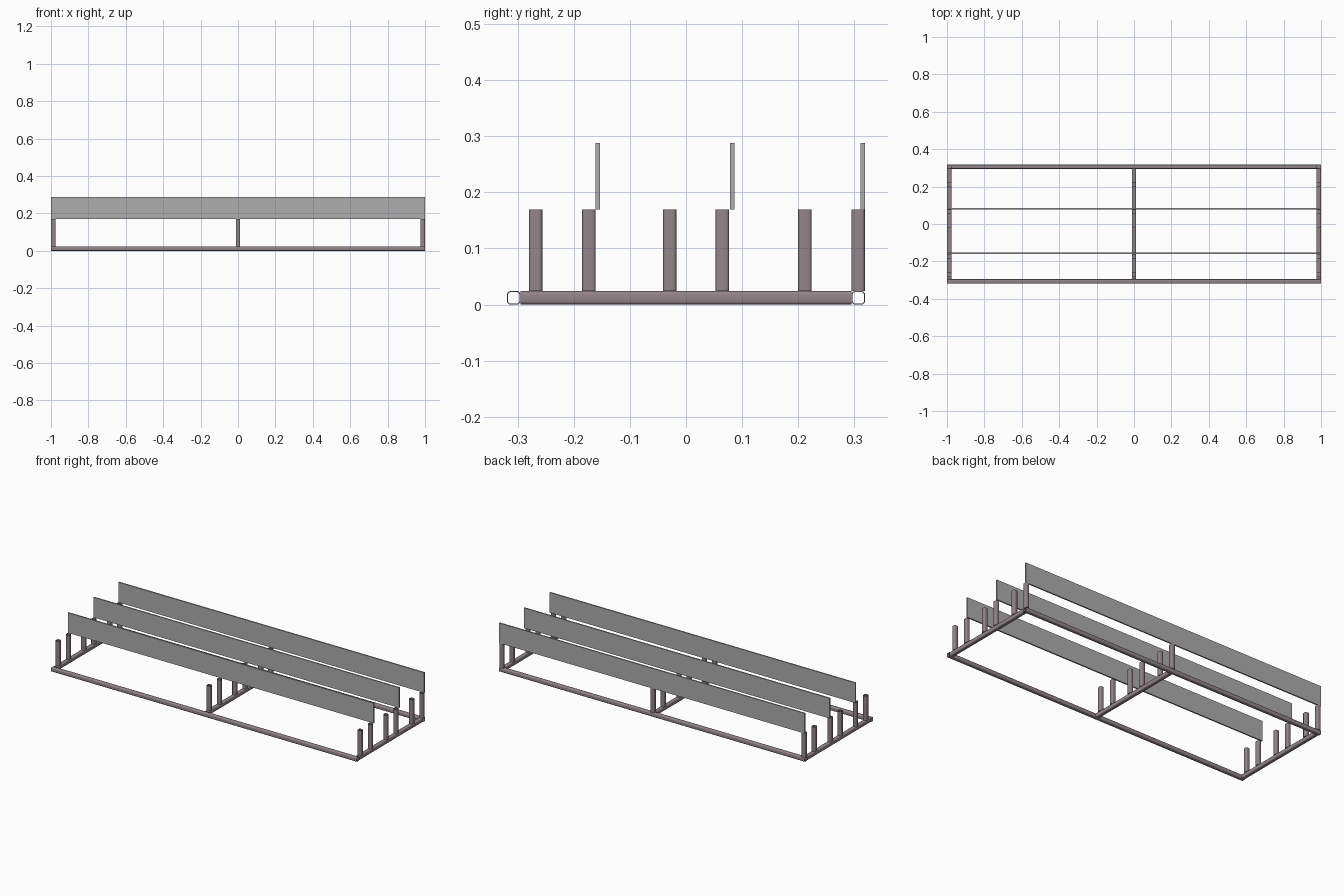
import bpy, bmesh, math
from mathutils import Vector

cube = bpy.data.objects.get("Cube")
if cube:
    bpy.data.objects.remove(cube)


def material(name, rgb):
    m = bpy.data.materials.new(name)
    m.use_nodes = True
    m.diffuse_color = (*rgb, 1)
    m.node_tree.nodes["Principled BSDF"].inputs["Base Color"].default_value = (*rgb, 1)
    return m


STEEL = material("warm_grey_steel", (0.29, 0.235, 0.25))
PANEL = material("light_grey_panel", (0.42, 0.42, 0.42))
W = 0.024          # tube width
WALL = 0.002       # tube wall
TOP = 0.169        # post top


def finish(name, bm, mat):
    bmesh.ops.recalc_face_normals(bm, faces=bm.faces)
    mesh = bpy.data.meshes.new(name)
    bm.to_mesh(mesh)
    bm.free()
    mesh.materials.append(mat)
    ob = bpy.data.objects.new(name, mesh)
    bpy.context.collection.objects.link(ob)
    return ob


def ring(half, radius, steps=4):
    """Rounded square outline."""
    pts = []
    for q in range(4):
        corner = math.radians(45 + 90 * q)
        c = Vector((math.cos(corner), math.sin(corner))) * math.sqrt(2) * (half - radius)
        for i in range(steps + 1):
            a = math.radians(90 * q + 90 * i / steps)
            pts.append(c + Vector((math.cos(a), math.sin(a))) * radius)
    return pts


def tube(name, start, end):
    """Open-ended hollow square tube with rounded corners."""
    start, end = Vector(start), Vector(end)
    axis = (end - start).normalized()
    u = Vector((0, 1, 0)) if abs(axis.y) < 0.5 else Vector((1, 0, 0))
    v = axis.cross(u)
    bm = bmesh.new()
    loops = []
    for p, half, r in ((start, W / 2, 0.006), (end, W / 2, 0.006),
                       (end, W / 2 - WALL, 0.004), (start, W / 2 - WALL, 0.004)):
        loops.append([bm.verts.new(p + u * q.x + v * q.y) for q in ring(half, r)])
    for k, a in enumerate(loops):
        b = loops[(k + 1) % 4]
        for i in range(len(a)):
            j = (i + 1) % len(a)
            bm.faces.new((a[i], a[j], b[j], b[i]))
    ob = finish(name, bm, STEEL)
    bpy.ops.object.select_all(action="DESELECT")
    ob.select_set(True)
    bpy.context.view_layer.objects.active = ob
    bpy.ops.object.shade_smooth_by_angle(angle=math.radians(40))


def plank(name, y0, z0, z1):
    bm = bmesh.new()
    bmesh.ops.create_cube(bm, size=1)
    for vert in bm.verts:
        vert.co = (vert.co.x * 2, y0 + (vert.co.y + 0.5) * 0.008,
                   z0 + (vert.co.z + 0.5) * (z1 - z0))
    finish(name, bm, PANEL)


# Base frame: two long rails with three cross rails between them
EDGE = 0.319 - W / 2
for name, y in (("front_rail", -EDGE), ("back_rail", EDGE)):
    tube(name, (-1, y, W / 2), (1, y, W / 2))
columns = {"right": -1 + W / 2, "middle": 0, "left": 1 - W / 2}
for side, x in columns.items():
    inner = EDGE - W / 2
    tube(side + "_cross_rail", (x, -inner, W / 2), (x, inner, W / 2))

# Posts standing in pairs on each cross rail
for side, x in columns.items():
    for n, y in enumerate((-0.268, -0.173, -0.029, 0.065, 0.212, EDGE), 1):
        tube(f"{side}_post_{n}", (x, y, W), (x, y, TOP))

# Upright back panels
for name, y in (("front_panel", -0.161), ("middle_panel", 0.078), ("back_panel", 0.311)):
    plank(name, y, TOP, 0.288)
